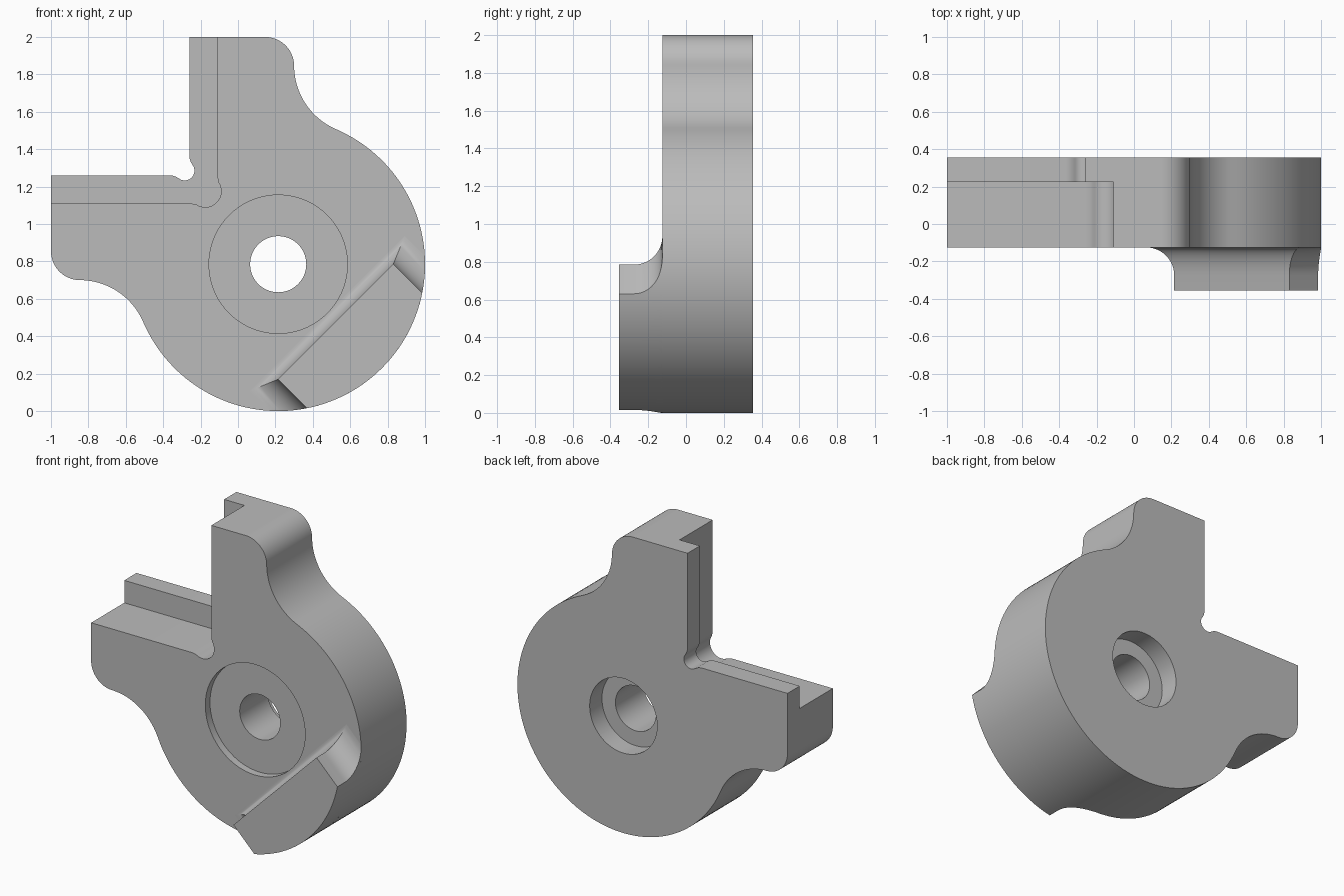
import bpy, bmesh
from math import sin, cos, radians, asin, degrees, pi, sqrt

if "Cube" in bpy.data.objects:
    bpy.data.objects.remove(bpy.data.objects["Cube"])

CX, CZ, R = 0.215, 0.785, 0.785         # disc centre and radius
FRONT, STEP, BACK, LUG = -0.125, 0.225, 0.355, -0.355

steel = bpy.data.materials.new("plain grey")
grey = (0.5, 0.5, 0.5, 1)
steel.use_nodes = True
steel.diffuse_color = grey
steel.node_tree.nodes["Principled BSDF"].inputs["Base Color"].default_value = grey


def arc(u, v, r, a0, a1, n):
    angles = [radians(a0 + (a1 - a0) * i / n) for i in range(n + 1)]
    return [(u + r * cos(a), v + r * sin(a)) for a in angles]


def mirrored(half):
    """Complete an outline across the diagonal through the disc centre."""
    return half + [(-v, -u) for u, v in reversed(half[1:-1])]


def loft(name, rings):
    """Join rings of (outline, y) into one closed solid."""
    bm = bmesh.new()
    loops = [[bm.verts.new((CX + u, y, CZ + v)) for u, v in pts] for pts, y in rings]
    for a, b in zip(loops, loops[1:]):
        n = len(a)
        for i in range(n):
            j = (i + 1) % n
            bm.faces.new((a[i], a[j], b[j], b[i]))
    bm.faces.new(loops[0])
    bm.faces.new(loops[-1])
    bmesh.ops.recalc_face_normals(bm, faces=bm.faces)
    mesh = bpy.data.meshes.new(name)
    bm.to_mesh(mesh)
    bm.free()
    mesh.materials.append(steel)
    ob = bpy.data.objects.new(name, mesh)
    bpy.context.collection.objects.link(ob)
    return ob


def activate(ob):
    bpy.ops.object.select_all(action='DESELECT')
    ob.select_set(True)
    bpy.context.view_layer.objects.active = ob


def cut(target, cutter):
    cutter.hide_render = True
    mod = target.modifiers.new("cut", 'BOOLEAN')
    mod.operation, mod.solver, mod.object = 'DIFFERENCE', 'EXACT', cutter
    activate(target)
    bpy.ops.object.modifier_apply(modifier=mod.name)
    bpy.data.objects.remove(cutter)


def smooth(ob):
    activate(ob)
    bpy.ops.object.shade_smooth_by_angle(angle=radians(30))


# Body: disc with two blended arms and a relieved inner corner
half = arc(-0.5, 0.5, 0.052, -45, 38, 10)
half += [(-0.467, 0.546), (-0.473, 0.563), (-0.475, 0.58), (-0.475, 1.215)]
half += arc(-0.07, 1.06, 0.155, 90, 0, 16)
half += arc(0.455, 1.062, 0.37, 180, 246.8, 20)[1:]
half += arc(0, 0, R, 66.8, -45, 48)[1:]
outline = mirrored(half)
body = loft("body", [(outline, FRONT), (outline, BACK)])

# Rebate that leaves a thin lip along the back of both arms
half = arc(-0.39, 0.39, 0.085, -45, 32, 10)
half += [(-0.322, 0.45), (-0.325, 0.47), (-0.325, 1.4), (-1.4, 1.4)]
rebate = mirrored(half)
cut(body, loft("rebate_cutter", [(rebate, FRONT - 0.1), (rebate, STEP)]))

# Bore with a wide shallow recess in front and a deeper one behind
for name, r, y0, y1 in (("bore", 0.15, -0.5, 0.5),
                        ("front_recess", 0.37, -0.5, FRONT + 0.05),
                        ("back_recess", 0.25, BACK - 0.13, 0.5)):
    circle = arc(0, 0, r, 0, 360, 72)[:-1]
    cut(body, loft(name + "_cutter", [(circle, y0), (circle, y1)]))
smooth(body)


# Front lug: segment of the disc flaring into the body with hollow fillets
def lug_ring(flare):
    s, t = 0.435 + 0.15 * flare, 0.435 - 0.063 * flare
    a = degrees(asin(s / R))
    pts = [(t, s), (t, -s)] + arc(0, 0, R, -a, a, 32)
    k = 1 / sqrt(2)
    return [((p + q) * k, (q - p) * k) for p, q in pts]


fillet = 0.15
rings = [(lug_ring(0), LUG)]
for i in range(13):
    a = i / 12 * pi / 2
    rings.append((lug_ring(1 - cos(a)), FRONT - fillet * (1 - sin(a))))
smooth(loft("front_lug", rings))
